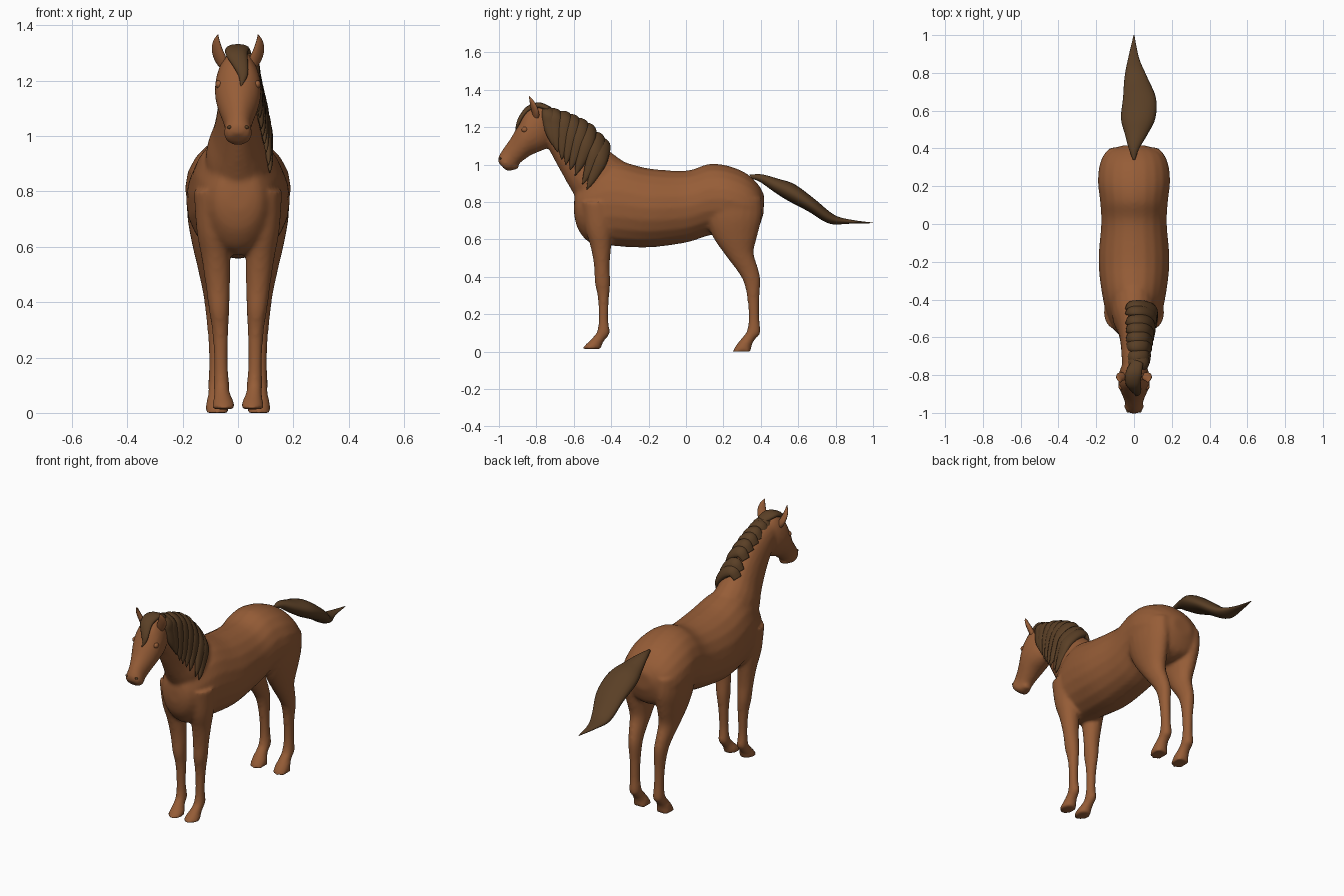
import bpy, bmesh, math
from mathutils import Vector


def material(name, rgb):
    m = bpy.data.materials.new(name)
    m.diffuse_color = (*rgb, 1)
    return m


COAT = material("chestnut_coat", (0.305, 0.109, 0.038))
HAIR = material("dark_brown_hair", (0.102, 0.050, 0.019))


def spline(rows, steps):
    """Catmull-Rom through rows of numbers."""
    out = []
    n = len(rows)
    for i in range(n - 1):
        p0, p1, p2, p3 = rows[max(i - 1, 0)], rows[i], rows[i + 1], rows[min(i + 2, n - 1)]
        for s in range(steps):
            t = s / steps
            out.append([0.5 * (2 * b + (c - a) * t + (2 * a - 5 * b + 4 * c - d) * t * t
                               + (3 * b - a - 3 * c + d) * t ** 3)
                        for a, b, c, d in zip(p0, p1, p2, p3)])
    return out + [list(rows[-1])]


def loft(name, sections, mat, sides=20):
    """Skin elliptical sections, each given as (centre, axis_u, axis_v)."""
    bm = bmesh.new()
    rings = []
    for c, u, v in sections:
        rings.append([bm.verts.new(c + u * math.cos(a) + v * math.sin(a))
                      for a in (2 * math.pi * k / sides for k in range(sides))])
    for r, q in zip(rings, rings[1:]):
        for k in range(sides):
            j = (k + 1) % sides
            bm.faces.new((r[k], r[j], q[j], q[k]))
    bm.faces.new(rings[0])
    bm.faces.new(rings[-1])
    bmesh.ops.recalc_face_normals(bm, faces=bm.faces)
    me = bpy.data.meshes.new(name)
    bm.to_mesh(me)
    bm.free()
    for p in me.polygons:
        p.use_smooth = True
    me.materials.append(mat)
    ob = bpy.data.objects.new(name, me)
    bpy.context.collection.objects.link(ob)
    return ob


def profile(name, rows, mat=COAT, side=1, steps=5):
    """Rows: y1, z1, y2, z2 (opposite edges in side profile), half width, x centre."""
    secs = []
    for y1, z1, y2, z2, w, cx in spline(rows, steps):
        a, b = Vector((0, y1, z1)), Vector((0, y2, z2))
        secs.append(((a + b) / 2 + Vector((cx * side, 0, 0)), (a - b) / 2, Vector((max(w, 0.002), 0, 0))))
    return loft(name, secs, mat)


def ribbon(name, rows, across, mat, sides=12, steps=5):
    """Rows: x, y, z, half width, half thickness; width lies along 'across'."""
    pts = spline(rows, steps)
    secs = []
    for i, r in enumerate(pts):
        t = (Vector(pts[min(i + 1, len(pts) - 1)][:3]) - Vector(pts[max(i - 1, 0)][:3])).normalized()
        u = (across - t * across.dot(t)).normalized()
        secs.append((Vector(r[:3]), u * max(r[3], 0.001), t.cross(u) * max(r[4], 0.001)))
    return loft(name, secs, mat, sides)


def ball(name, loc, scale, mat):
    bpy.ops.mesh.primitive_uv_sphere_add(segments=16, ring_count=10, location=loc)
    ob = bpy.context.object
    ob.name = name
    ob.scale = scale
    ob.data.materials.append(mat)
    bpy.ops.object.shade_smooth()
    return ob


# Torso, chest to rump
parts = [profile("body", [
    (-0.598, 0.81, -0.598, 0.73, 0.04, 0), (-0.58, 0.89, -0.575, 0.65, 0.09, 0),
    (-0.50, 0.97, -0.51, 0.58, 0.135, 0), (-0.38, 1.02, -0.39, 0.565, 0.167, 0),
    (-0.2, 0.98, -0.2, 0.557, 0.188, 0), (0.0, 0.968, 0.0, 0.583, 0.174, 0),
    (0.12, 1.003, 0.12, 0.62, 0.18, 0), (0.22, 0.995, 0.22, 0.63, 0.191, 0),
    (0.32, 0.955, 0.31, 0.62, 0.182, 0), (0.385, 0.895, 0.38, 0.65, 0.145, 0),
    (0.417, 0.84, 0.415, 0.74, 0.06, 0)])]

# Neck
parts.append(profile("neck", [
    (-0.55, 0.72, -0.26, 0.97, 0.12, 0), (-0.595, 0.83, -0.38, 1.05, 0.115, 0),
    (-0.64, 0.91, -0.46, 1.12, 0.088, 0), (-0.69, 1.0, -0.56, 1.21, 0.072, 0),
    (-0.74, 1.09, -0.66, 1.27, 0.066, 0), (-0.80, 1.15, -0.75, 1.295, 0.06, 0)]))

# Head, poll to muzzle
parts.append(profile("head", [
    (-0.73, 1.29, -0.72, 1.18, 0.045, 0), (-0.79, 1.315, -0.735, 1.10, 0.07, 0),
    (-0.855, 1.285, -0.77, 1.075, 0.083, 0), (-0.89, 1.225, -0.83, 1.05, 0.081, 0),
    (-0.935, 1.145, -0.885, 1.01, 0.06, 0), (-0.977, 1.085, -0.91, 0.985, 0.048, 0),
    (-1.003, 1.04, -0.935, 0.968, 0.051, 0), (-1.002, 1.01, -0.965, 0.97, 0.035, 0)]))
parts.append(ball("chin", (0, -0.918, 0.992), (0.032, 0.026, 0.02), COAT))

for s in (-1, 1):
    # Front leg, shoulder to hoof
    parts.append(profile("front_leg", [
        (-0.56, 0.80, -0.38, 0.80, 0.07, 0.09), (-0.54, 0.66, -0.39, 0.66, 0.062, 0.088),
        (-0.51, 0.56, -0.40, 0.56, 0.052, 0.08), (-0.492, 0.46, -0.408, 0.46, 0.044, 0.073),
        (-0.488, 0.37, -0.405, 0.37, 0.037, 0.068), (-0.472, 0.29, -0.411, 0.29, 0.029, 0.064),
        (-0.467, 0.18, -0.416, 0.18, 0.025, 0.062), (-0.475, 0.11, -0.408, 0.10, 0.029, 0.06),
        (-0.50, 0.075, -0.428, 0.07, 0.029, 0.058), (-0.535, 0.04, -0.448, 0.04, 0.038, 0.053),
        (-0.56, 0.013, -0.453, 0.013, 0.043, 0.052)], side=s))
    # Hind leg, thigh to hoof
    parts.append(profile("hind_leg", [
        (0.10, 0.80, 0.405, 0.82, 0.08, 0.105), (0.11, 0.70, 0.405, 0.72, 0.078, 0.105),
        (0.145, 0.61, 0.382, 0.62, 0.066, 0.101), (0.215, 0.51, 0.362, 0.53, 0.051, 0.094),
        (0.282, 0.42, 0.387, 0.44, 0.039, 0.087), (0.312, 0.36, 0.398, 0.38, 0.035, 0.083),
        (0.328, 0.28, 0.392, 0.28, 0.029, 0.08), (0.335, 0.18, 0.392, 0.18, 0.027, 0.078),
        (0.325, 0.11, 0.398, 0.10, 0.031, 0.077), (0.30, 0.075, 0.372, 0.07, 0.031, 0.077),
        (0.272, 0.04, 0.352, 0.035, 0.039, 0.076), (0.247, 0.0, 0.35, 0.0, 0.045, 0.075)], side=s))

# Merge the coat parts into one soft skin
bpy.ops.object.select_all(action='DESELECT')
for ob in parts:
    ob.select_set(True)
bpy.context.view_layer.objects.active = parts[0]
bpy.ops.object.join()
body = bpy.context.object
remesh = body.modifiers.new("skin", 'REMESH')
remesh.mode = 'VOXEL'
remesh.voxel_size = 0.01
remesh.use_smooth_shade = True
soften = body.modifiers.new("soften", 'SMOOTH')
soften.factor = 0.5
soften.iterations = 6

for s in (-1, 1):
    tag = "left" if s > 0 else "right"
    # Ears
    ribbon("ear_" + tag, [
        (0.05 * s, -0.80, 1.25, 0.016, 0.014), (0.064 * s, -0.805, 1.28, 0.025, 0.015),
        (0.075 * s, -0.815, 1.312, 0.023, 0.012), (0.077 * s, -0.827, 1.342, 0.014, 0.008),
        (0.072 * s, -0.84, 1.367, 0.001, 0.001)], Vector((0.8 * s, 0.6, 0)), COAT)
    # Eyes and nostrils
    ball("eye_" + tag, (0.069 * s, -0.862, 1.187), (0.013, 0.017, 0.015), COAT)
    ball("nostril_" + tag, (0.031 * s, -0.992, 1.032), (0.009, 0.007, 0.006), HAIR)

# Mane: overlapping locks falling over one side of the neck
crest = spline([(-0.735, 1.288), (-0.635, 1.262), (-0.52, 1.205), (-0.432, 1.115)], 10)
tips = spline([(0.075, -0.70, 1.09), (0.085, -0.66, 1.02), (0.10, -0.60, 0.95), (0.115, -0.53, 0.868)], 10)
LOCKS = 8
for i in range(LOCKS):
    k = round(i * 30 / (LOCKS - 1))
    cy, cz = crest[k]
    tx, ty, tz = tips[k]
    a, b = crest[max(k - 2, 0)], crest[min(k + 2, 30)]
    along = Vector((0, b[0] - a[0], b[1] - a[1])).normalized()

    def at(f, x, w, th):
        return (x, cy + (ty - cy) * f ** 1.3, cz + (tz - cz) * f, w, th)
    ribbon(f"mane_lock_{i + 1}", [
        (-0.035, cy, cz - 0.035, 0.024, 0.008), (0.0, cy, cz, 0.034, 0.02),
        at(0.1, 0.05, 0.038, 0.022), at(0.35, tx - 0.016, 0.04, 0.022),
        at(0.65, tx - 0.006, 0.03, 0.018), at(0.87, tx, 0.015, 0.01),
        at(1, tx, 0.002, 0.002)], along, HAIR)

# Forelock
ribbon("forelock", [
    (0.02, -0.73, 1.295, 0.03, 0.015), (0.0, -0.785, 1.315, 0.042, 0.018),
    (-0.005, -0.84, 1.298, 0.04, 0.017), (0.008, -0.875, 1.262, 0.029, 0.013),
    (0.018, -0.897, 1.22, 0.017, 0.01), (0.01, -0.912, 1.178, 0.001, 0.001)], Vector((1, 0, 0)), HAIR)

# Tail
profile("tail", [
    (0.34, 0.946, 0.35, 0.925, 0.008, 0), (0.405, 0.948, 0.395, 0.908, 0.028, 0.0),
    (0.49, 0.925, 0.46, 0.862, 0.06, 0.012), (0.58, 0.895, 0.54, 0.81, 0.091, 0.022),
    (0.685, 0.818, 0.65, 0.752, 0.087, 0.029), (0.79, 0.733, 0.765, 0.685, 0.06, 0.01),
    (0.88, 0.706, 0.875, 0.684, 0.029, -0.002), (1.0, 0.69, 1.0, 0.687, 0.002, 0.0)], HAIR)
